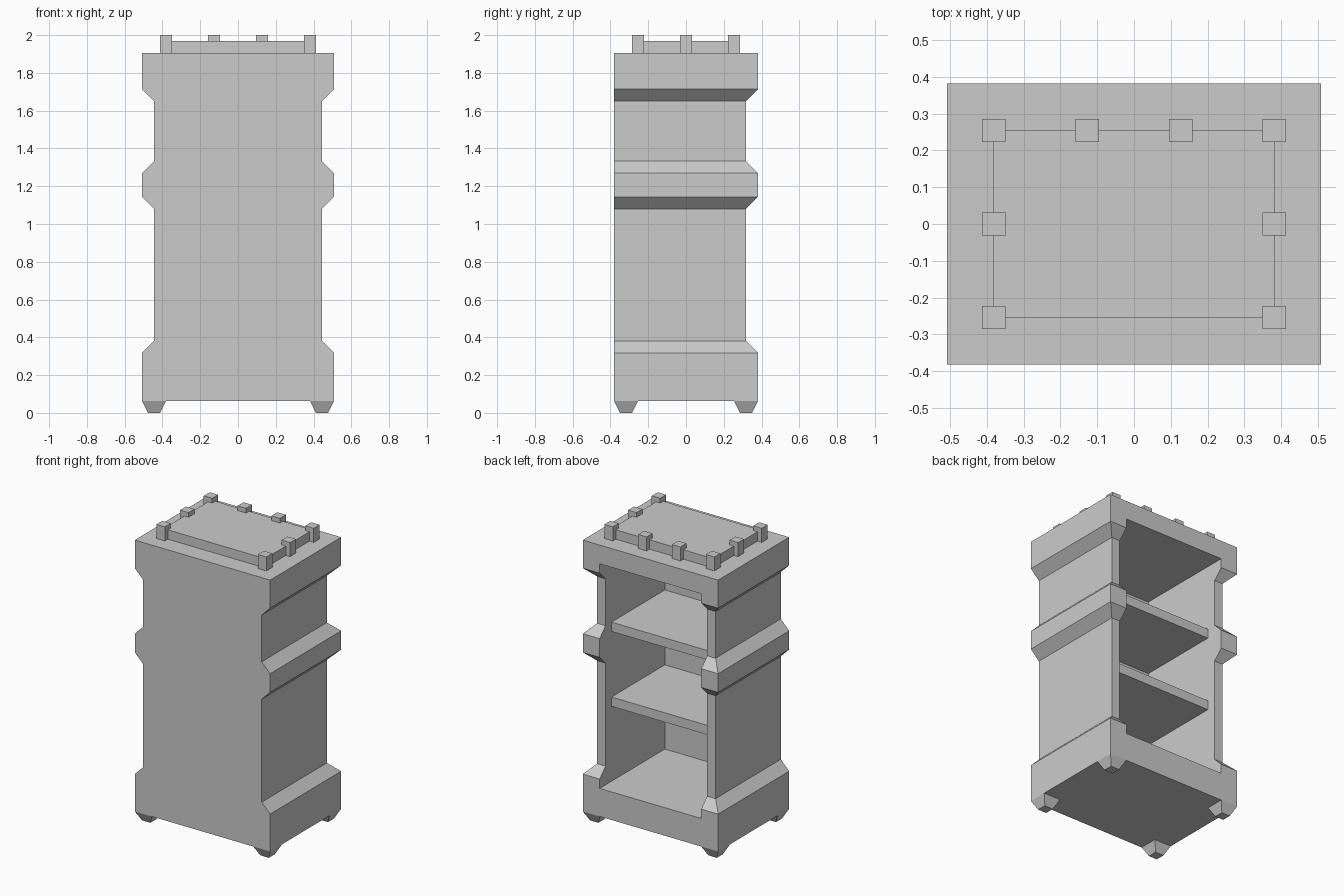
import bpy, bmesh

if "Cube" in bpy.data.objects:
    bpy.data.objects.remove(bpy.data.objects["Cube"])

U = 2 / 31.5  # modelling grid unit


def loft(name, sections):
    """Stack of rectangles (x0, x1, y0, y1, z) in grid units, skinned and capped."""
    bm = bmesh.new()
    rings = [[bm.verts.new((x * U, y * U, z * U))
              for x, y in ((x0, y0), (x1, y0), (x1, y1), (x0, y1))]
             for x0, x1, y0, y1, z in sections]
    for low, high in zip(rings, rings[1:]):
        for i in range(4):
            j = (i + 1) % 4
            bm.faces.new((low[i], low[j], high[j], high[i]))
    bm.faces.new(rings[0][::-1])
    bm.faces.new(rings[-1])
    bmesh.ops.recalc_face_normals(bm, faces=bm.faces)
    mesh = bpy.data.meshes.new(name)
    bm.to_mesh(mesh)
    bm.free()
    obj = bpy.data.objects.new(name, mesh)
    bpy.context.collection.objects.link(obj)
    return obj


def box(name, x0, x1, y0, y1, z0, z1):
    return loft(name, [(x0, x1, y0, y1, z0), (x0, x1, y0, y1, z1)])


# Cabinet body: flat front, chamfered bands around the sides and back
profile = [(8, 1), (8, 5), (7, 6), (7, 17), (8, 18),
           (8, 20), (7, 21), (7, 26), (8, 27), (8, 30)]
body = loft("cabinet_body", [(-w, w, -6, w - 2, z) for w, z in profile])

# Open compartment cut in from the back
cutter = box("compartment_cutter", -6, 6, -5, 8, 4, 28)
cutter.hide_render = True
mod = body.modifiers.new("compartment", 'BOOLEAN')
mod.operation = 'DIFFERENCE'
mod.solver = 'EXACT'
mod.object = cutter
bpy.context.view_layer.objects.active = body
bpy.ops.object.modifier_apply(modifier=mod.name)
bpy.data.objects.remove(cutter)

# Shelves
for name, z in (("lower_shelf", 12), ("upper_shelf", 20)):
    box(name, -6, 6, -5, 4, z, z + 1)

# Tapered feet under the corners
for sx in (-1, 1):
    for sy in (-1, 1):
        cx, cy = 7 * sx, 5 * sy
        loft("foot", [(cx - r, cx + r, cy - r, cy + r, z)
                      for r, z in ((0.5, 0), (1, 1))])

# Raised top panel
box("top_panel", -6, 6, -4, 4, 30, 31)

# Small posts along the sides and back of the panel
for x, y in ((-6, -4), (6, -4), (-6, 0), (6, 0),
             (-6, 4), (-2, 4), (2, 4), (6, 4)):
    box("top_post", x - 0.5, x + 0.5, y - 0.5, y + 0.5, 30, 31.5)
